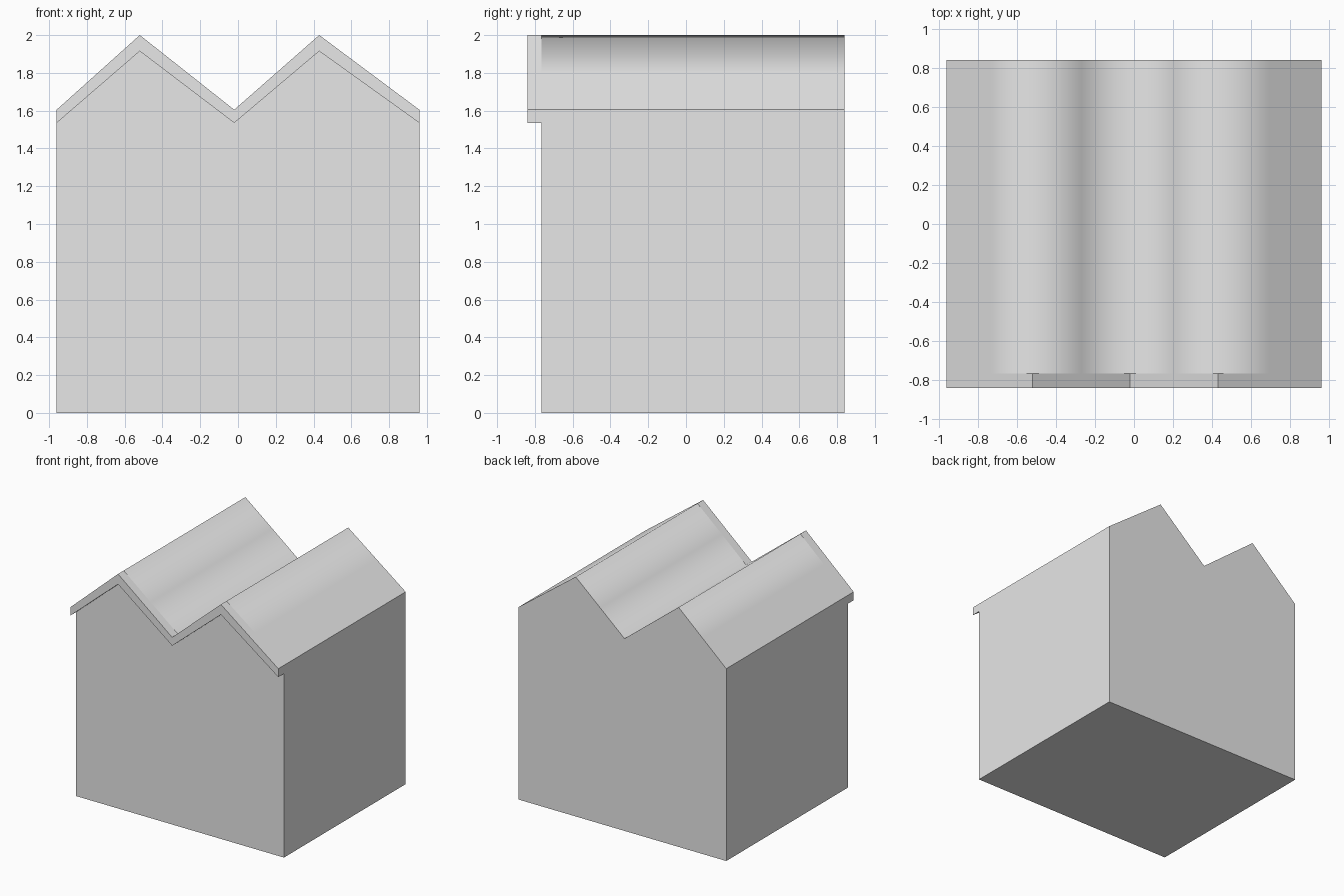
import bpy
import bmesh
from mathutils import Vector

cube = bpy.data.objects.get("Cube")
if cube:
    bpy.data.objects.remove(cube, do_unlink=True)

GREY = (0.8, 0.8, 0.8, 1.0)
grey = bpy.data.materials.new("plain grey")
grey.use_nodes = True
grey.diffuse_color = GREY
grey.node_tree.nodes["Principled BSDF"].inputs["Base Color"].default_value = GREY

HALF, BACK, WALL_FRONT, TRIM_FRONT = 0.96, 0.84, -0.765, -0.84
EAVE, RIDGE = 1.605, 2.0

# Zigzag roof line as (x, z), from left eave to right eave in front view
ROOF = [(-HALF, EAVE), (-0.52, RIDGE), (-0.02, EAVE), (0.43, RIDGE), (HALF, EAVE)]


def with_midpoints(points):
    """Add the middle of each slope, which limits the soft shading to ridges and valley."""
    result = [points[0]]
    for a, b in zip(points, points[1:]):
        result += [((a[0] + b[0]) / 2, (a[1] + b[1]) / 2), b]
    return result


def extrude_profile(name, outline, y0, y1, soft_top):
    """Closed x-z outline pushed from y0 to y1."""
    bm = bmesh.new()
    face = bm.faces.new([bm.verts.new((x, y0, z)) for x, z in outline])
    ext = bmesh.ops.extrude_face_region(bm, geom=[face], use_keep_orig=True)
    moved = [v for v in ext["geom"] if isinstance(v, bmesh.types.BMVert)]
    bmesh.ops.translate(bm, verts=moved, vec=Vector((0, y1 - y0, 0)))
    bmesh.ops.recalc_face_normals(bm, faces=bm.faces)
    bm.normal_update()
    if soft_top:
        for f in bm.faces:
            f.smooth = f.normal.z > 0.1
        for e in bm.edges:
            e.smooth = all(f.smooth for f in e.link_faces)
    mesh = bpy.data.meshes.new(name)
    bm.to_mesh(mesh)
    bm.free()
    mesh.materials.append(grey)
    obj = bpy.data.objects.new(name, mesh)
    bpy.context.collection.objects.link(obj)
    return obj


# House block with the double gable roof
extrude_profile("house_body", with_midpoints(ROOF) + [(HALF, 0), (-HALF, 0)],
                WALL_FRONT, BACK, True)

# Overhanging gable trim along the front, a little thicker at the ridges
underside = [(x, z - (0.085 if z == RIDGE else 0.07)) for x, z in reversed(ROOF)]
extrude_profile("front_gable_trim", ROOF + underside, TRIM_FRONT, WALL_FRONT, False)
